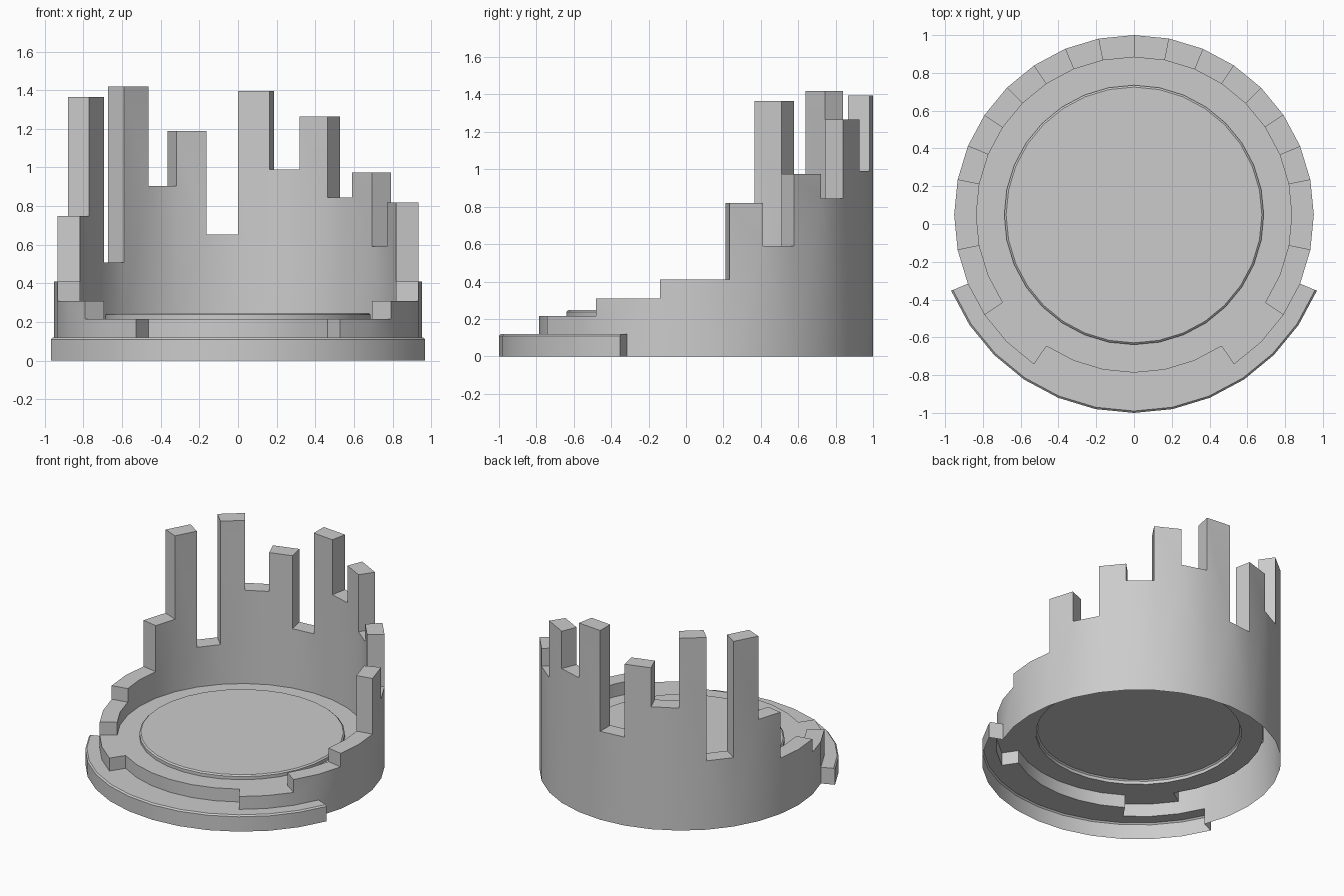
import bpy, bmesh
from math import sin, cos, radians

if "Cube" in bpy.data.objects:
    bpy.data.objects.remove(bpy.data.objects["Cube"])

N = 32                      # sides of the round tower
CY = 0.048                  # centre of the tower in y
R_OUT, R_IN = 0.952, 0.835  # wall
R_STEP = 1.048              # front step
Z_STEP, Z_FLOOR = 0.12, 0.215


def pt(r, k, z):
    """Point at radius r on spoke k, counted from the front towards the right."""
    a = radians(360 / N * k)
    return (r * sin(a), CY - r * cos(a), z)


def build(name, faces):
    bm = bmesh.new()
    for f in faces:
        bm.faces.new([bm.verts.new(p) for p in f])
    bmesh.ops.remove_doubles(bm, verts=bm.verts, dist=1e-5)
    mesh = bpy.data.meshes.new(name)
    bm.to_mesh(mesh)
    bm.free()
    ob = bpy.data.objects.new(name, mesh)
    bpy.context.collection.objects.link(ob)
    bpy.ops.object.select_all(action='DESELECT')
    ob.select_set(True)
    bpy.context.view_layer.objects.active = ob
    bpy.ops.object.shade_smooth_by_angle(angle=radians(30))
    return ob


def band(k, r0, z0, r1, z1):
    """Strip between two profile points over one segment."""
    return [pt(r0, k, z0), pt(r0, k + 1, z0), pt(r1, k + 1, z1), pt(r1, k, z1)]


# Broken wall: one height per segment, from the right of the opening round to the left
FIRST = 3
heights = [0.215, 0.215, 0.31, 0.31, 0.41, 0.41, 0.82, 0.59, 0.975, 0.845, 1.265, 0.99, 1.395,
           0.652, 1.19, 0.903, 1.418, 0.508, 1.365, 0.75, 0.41, 0.41, 0.31, 0.31, 0.215, 0.215]
LAST = FIRST + len(heights) - 1


def top(k):
    return heights[k - FIRST] if FIRST <= k <= LAST else Z_STEP


def base(k):
    return Z_STEP if k < 6 or k >= N - 6 else 0.0


def wall_panel(r, k, base_of):
    """Upright panel sharing corner points with its neighbours."""
    lo, hi = base_of(k), top(k)

    def side(spoke, other):
        zs = {lo, hi} | {z for z in (top(other), base_of(other)) if lo < z < hi}
        return [pt(r, spoke, z) for z in sorted(zs)]
    return side(k + 1, k + 1) + side(k, k - 1)[::-1]


wall = []
for k in range(FIRST, LAST + 1):
    h = top(k)
    wall.append(wall_panel(R_OUT, k, base))
    if h > Z_FLOOR:
        wall.append(wall_panel(R_IN, k, lambda _: Z_FLOOR)[::-1])
    wall.append(band(k, R_OUT, h, R_IN, h))
for k in range(FIRST, LAST + 2):
    a, b = top(k - 1), top(k)
    if a != b:
        wall.append([pt(R_IN, k, a), pt(R_OUT, k, a), pt(R_OUT, k, b), pt(R_IN, k, b)])
build("ruined_wall", wall)

# Floor ring with its riser in the front opening
R_DISC = 0.687
floor = [band(k, R_IN, Z_FLOOR, R_DISC, Z_FLOOR) for k in range(N)]
floor += [band(k, R_IN, Z_STEP, R_IN, Z_FLOOR) for k in range(-3, 3)]
build("floor_ring", floor)

# Raised round slab with a small bevel
slab = []
for k in range(N):
    slab.append(band(k, R_DISC, Z_FLOOR, R_DISC, 0.238))
    slab.append(band(k, R_DISC, 0.238, R_DISC - 0.01, 0.247))
slab.append([pt(R_DISC - 0.01, k, 0.247) for k in range(N)])
build("round_slab", slab)

# Low curved step across the front, bevelled on its outer edge
step = []
bevel = 0.01
for k in range(-6, 6):
    inner = R_IN if -3 <= k < 3 else R_OUT
    step.append(band(k, R_STEP, 0, R_STEP, Z_STEP - bevel))
    step.append(band(k, R_STEP, Z_STEP - bevel, R_STEP - bevel, Z_STEP))
    step.append(band(k, R_STEP - bevel, Z_STEP, inner, Z_STEP))
profile = [(R_OUT, 0), (R_OUT, Z_STEP), (R_STEP - bevel, Z_STEP),
           (R_STEP, Z_STEP - bevel), (R_STEP, 0)]
step.append([pt(r, -6, z) for r, z in profile[::-1]])
step.append([pt(r, 6, z) for r, z in profile])
build("front_step", step)
